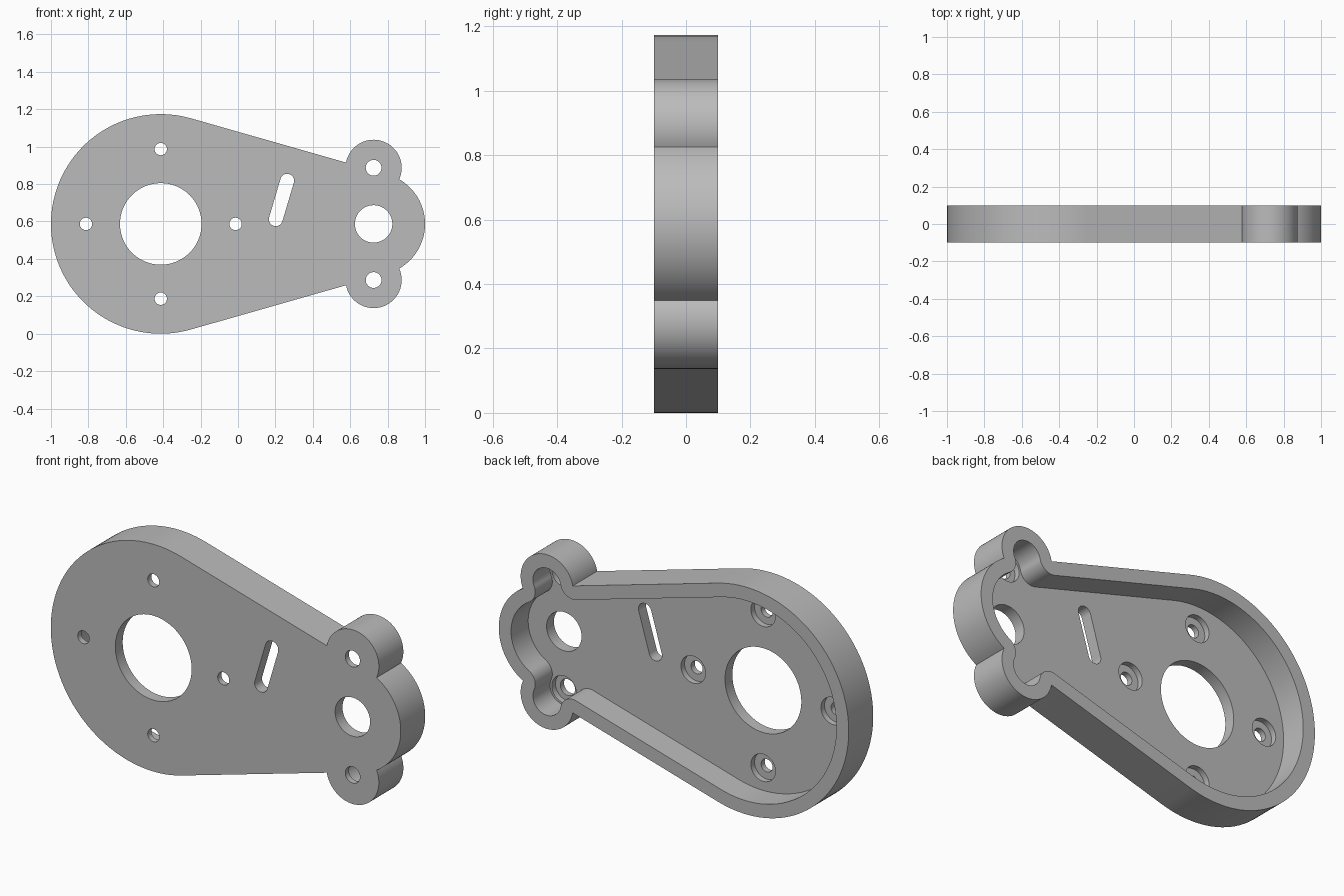
import bpy, bmesh
from math import pi, sin, cos, acos, atan2, hypot, ceil, radians
from mathutils import Vector

if "Cube" in bpy.data.objects:
    bpy.data.objects.remove(bpy.data.objects["Cube"])

# Main dimensions
MID = 0.587
BIG, BIG_R = Vector((-0.413, MID)), 0.587
SMALL, SMALL_R = Vector((0.725, MID)), 0.275
EAR, EAR_R = Vector((0.725, MID + 0.3)), 0.15
FRONT, BACK, FLOOR, BORE = -0.1, 0.1, -0.04, -0.07
WALL = 0.07


def polar(centre, radius, angle):
    return centre + radius * Vector((cos(angle), sin(angle)))


def arc(centre, radius, start, end):
    steps = max(2, ceil(abs(end - start) / radians(3)))
    return [polar(centre, radius, start + (end - start) * i / steps) for i in range(steps + 1)]


def circle(centre, radius):
    return arc(centre, radius, 0, 2 * pi)


def outline(inset):
    """Housing contour moved inwards; its sharp corners become arcs."""
    slope = acos((BIG_R - SMALL_R) / (SMALL.x - BIG.x))
    normal = Vector((cos(slope), sin(slope)))
    outside = normal.dot(EAR - BIG) - BIG_R
    ear_end = slope + acos(-outside / EAR_R)
    gap = EAR.y - MID
    rise = (gap ** 2 + SMALL_R ** 2 - EAR_R ** 2) / (2 * gap)
    reach = (SMALL_R ** 2 - rise ** 2) ** 0.5
    small_end, ear_start = atan2(rise, reach), atan2(rise - gap, reach)
    upper = arc(SMALL, SMALL_R - inset, 0, small_end)
    upper += arc(polar(SMALL, SMALL_R, small_end), -inset, small_end, ear_start)
    upper += arc(EAR, EAR_R - inset, ear_start, ear_end)
    upper += arc(polar(EAR, EAR_R, ear_end), -inset, ear_end, slope)
    upper += arc(BIG, BIG_R - inset, slope, pi)
    return upper + [Vector((p.x, 2 * MID - p.y)) for p in reversed(upper)]


def prisms(name, contours, y0, y1):
    """One object holding a closed prism for each contour."""
    bm = bmesh.new()
    for contour in contours:
        points = []
        for p in contour:
            if not points or (p - points[-1]).length > 1e-4:
                points.append(p)
        if (points[0] - points[-1]).length < 1e-4:
            points.pop()
        face = bm.faces.new([bm.verts.new((p.x, y0, p.y)) for p in points])
        result = bmesh.ops.extrude_face_region(bm, geom=[face])
        moved = [v for v in result["geom"] if isinstance(v, bmesh.types.BMVert)]
        bmesh.ops.translate(bm, verts=moved, vec=(0, y1 - y0, 0))
    bmesh.ops.recalc_face_normals(bm, faces=bm.faces[:])
    mesh = bpy.data.meshes.new(name)
    bm.to_mesh(mesh)
    bm.free()
    obj = bpy.data.objects.new(name, mesh)
    bpy.context.collection.objects.link(obj)
    return obj


# Hole positions
motor_screws = [polar(BIG, 0.4, i * pi / 2) for i in range(4)]
ear_screws = [EAR, Vector((EAR.x, 2 * MID - EAR.y))]
slot_top, slot_bottom = Vector((0.263, 0.818)), Vector((0.202, 0.612))
axis = slot_top - slot_bottom
tilt = atan2(axis.y, axis.x)
slot = arc(slot_top, 0.037, tilt - pi / 2, tilt + pi / 2)
slot += arc(slot_bottom, 0.037, tilt + pi / 2, tilt + 3 * pi / 2)

# Solid housing and the shapes removed from it
housing = prisms("gearbox_housing", [outline(0)], FRONT, BACK)
holes = [circle(p, 0.033) for p in motor_screws] + [circle(p, 0.042) for p in ear_screws]
holes += [circle(BIG, 0.218), circle(SMALL, 0.1), slot]
cutters = [
    prisms("cavity_cutter", [outline(WALL)], FLOOR, BACK + 0.1),
    prisms("counterbore_cutter", [circle(p, 0.07) for p in motor_screws + ear_screws], BORE, 0),
    prisms("hole_cutter", holes, FRONT - 0.1, 0.05),
]
for cutter in cutters:
    cutter.hide_render = True
    mod = housing.modifiers.new(cutter.name, "BOOLEAN")
    mod.operation, mod.solver, mod.object = "DIFFERENCE", "EXACT", cutter

# Apply the cuts and discard the cutters
bpy.context.view_layer.objects.active = housing
housing.select_set(True)
for cutter in cutters:
    bpy.ops.object.modifier_apply(modifier=cutter.name)
    bpy.data.objects.remove(cutter)

# Plain grey finish
grey = bpy.data.materials.new("plain_grey")
grey.use_nodes = True
colour = (0.5, 0.5, 0.5, 1)
grey.diffuse_color = colour
grey.node_tree.nodes["Principled BSDF"].inputs["Base Color"].default_value = colour
housing.data.materials.clear()
housing.data.materials.append(grey)
for polygon in housing.data.polygons:
    polygon.material_index = 0

bpy.ops.object.select_all(action="DESELECT")
housing.select_set(True)
bpy.ops.object.shade_smooth_by_angle(angle=radians(30))
